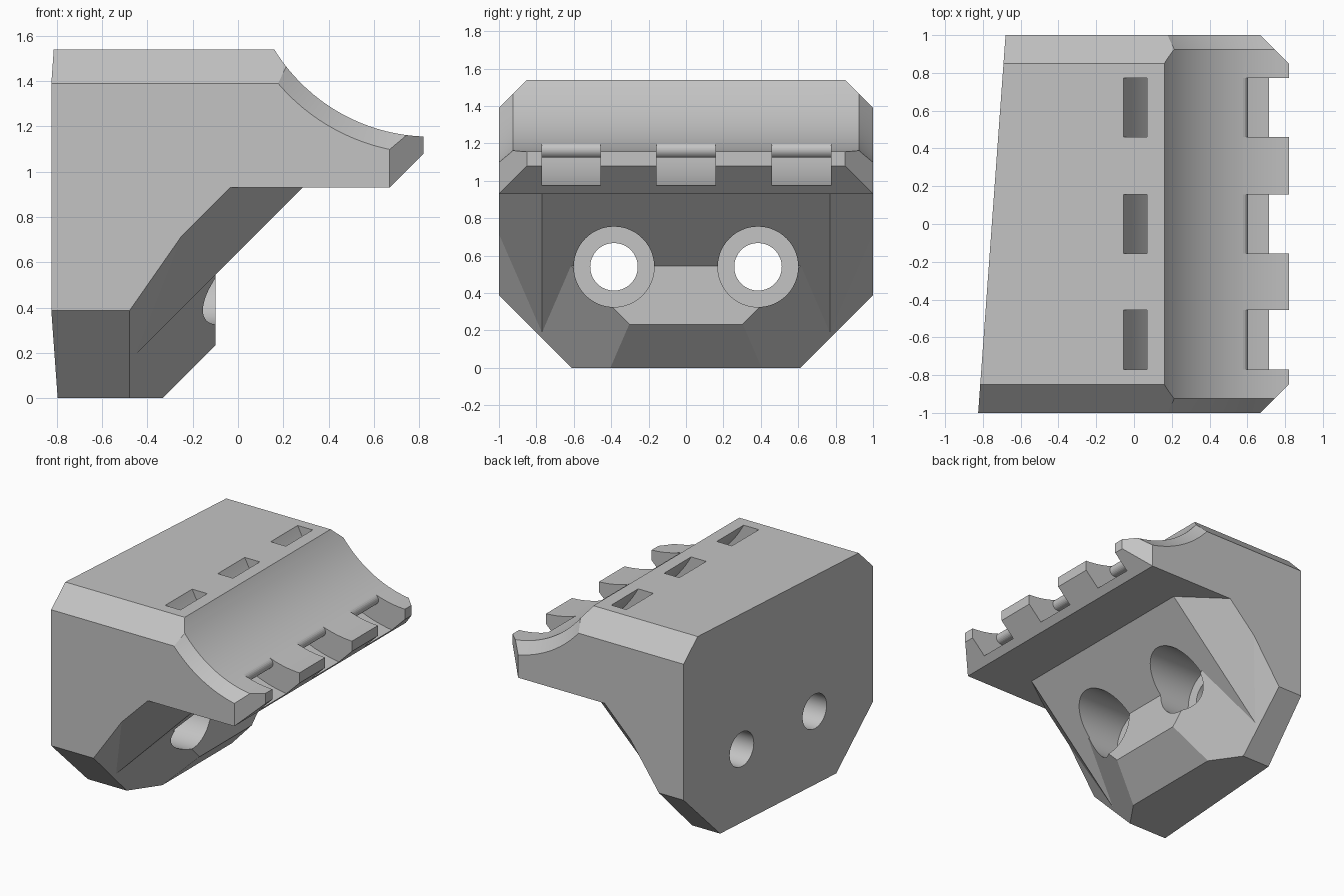
import bpy, bmesh, math
from mathutils import Vector, Matrix

default_cube = bpy.data.objects.get("Cube")
if default_cube:
    bpy.data.objects.remove(default_cube, do_unlink=True)

grey = bpy.data.materials.new("plain grey")
grey.use_nodes = True
COLOUR = (0.55, 0.55, 0.55, 1)
grey.diffuse_color = COLOUR
grey.node_tree.nodes["Principled BSDF"].inputs["Base Color"].default_value = COLOUR

BORE = (0.85, 1.965)      # axis of the curved saddle in x, z
BORE_R = 0.81


def make_object(name, bm):
    bmesh.ops.recalc_face_normals(bm, faces=bm.faces)
    mesh = bpy.data.meshes.new(name)
    bm.to_mesh(mesh)
    bm.free()
    mesh.materials.append(grey)
    ob = bpy.data.objects.new(name, mesh)
    bpy.context.collection.objects.link(ob)
    return ob


def cut_block(name, low, high, planes):
    """Box trimmed to normal . p <= distance for every plane."""
    bm = bmesh.new()
    bmesh.ops.create_cube(bm, size=1)
    low, high = Vector(low), Vector(high)
    for v in bm.verts:
        v.co = (low + high) / 2 + v.co * (high - low)
    for normal, distance in planes:
        n = Vector(normal)
        geom = bm.verts[:] + bm.edges[:] + bm.faces[:]
        cut = bmesh.ops.bisect_plane(bm, geom=geom, dist=1e-5, plane_no=n,
                                     plane_co=n * distance / n.length_squared,
                                     clear_outer=True)
        edges = [e for e in cut["geom_cut"] if isinstance(e, bmesh.types.BMEdge)]
        bmesh.ops.edgeloop_fill(bm, edges=edges)
    return make_object(name, bm)


def both_sides(x, y, z, distance):
    return [((x, s * y, z), distance) for s in (-1, 1)]


def lathe(name, profile, matrix, steps=64):
    """Closed turned solid; profile is (radius, height) pairs."""
    bm = bmesh.new()
    rings = [[bm.verts.new(matrix @ Vector((r * math.cos(a), r * math.sin(a), h)))
              for a in (math.tau * i / steps for i in range(steps))]
             for r, h in profile]
    for a, b in zip(rings, rings[1:]):
        for i in range(steps):
            j = (i + 1) % steps
            bm.faces.new((a[i], a[j], b[j], b[i]))
    bm.faces.new(rings[0])
    bm.faces.new(rings[-1])
    return make_object(name, bm)


def prism(name, outline, y0, y1):
    bm = bmesh.new()
    ends = [[bm.verts.new((x, y, z)) for x, z in outline] for y in (y0, y1)]
    n = len(outline)
    for i in range(n):
        j = (i + 1) % n
        bm.faces.new((ends[0][i], ends[0][j], ends[1][j], ends[1][i]))
    for end in ends:
        bm.faces.new(end)
    return make_object(name, bm)


def combine(target, other, operation):
    mod = target.modifiers.new(operation, 'BOOLEAN')
    mod.operation, mod.solver, mod.object = operation, 'EXACT', other
    graph = bpy.context.evaluated_depsgraph_get()
    mesh = bpy.data.meshes.new_from_object(target.evaluated_get(graph))
    target.modifiers.clear()
    target.data = mesh
    bpy.data.objects.remove(other, do_unlink=True)


# Upper block with the lip, then the sloping support and the nose below it
body = cut_block("mount_body", (-1.2, -1.2, 0.93), (0.82, 1.2, 1.8),
                 [((1, 0, -1), -0.26)] + both_sides(1, 1, 0, 1.67))
support = cut_block("support", (-1.3, -1.3, -0.2), (0.5, 1.3, 1.0),
                    [((1, 0, -1), -0.645)] + both_sides(1, 1.39, -1, 0.425))
nose = cut_block("nose", (-1.25, -1.25, -0.3), (-0.10, 1.25, 0.96),
                 [((1, 0, -1), -0.333)] + both_sides(1.433, 1, -1, -0.073))
combine(body, support, 'UNION')
combine(body, nose, 'UNION')

# Outer envelope: slanted wall and chamfered long edges
envelope = cut_block("envelope", (-0.9, -1, 0), (1, 1, 1.54),
                     [((-1, 0.0725, 0), 0.7525)]
                     + both_sides(0, 1, 1, 2.39) + both_sides(0, 1, -1, 0.613))
combine(body, envelope, 'INTERSECT')

# Curved saddle with flared ends
saddle_matrix = (Matrix.Translation((BORE[0], 0, BORE[1]))
                 @ Matrix.Rotation(math.pi / 2, 4, 'X'))
saddle = lathe("saddle", [(BORE_R + 0.175, -1.1), (BORE_R, -0.925),
                          (BORE_R, 0.925), (BORE_R + 0.175, 1.1)],
               saddle_matrix, 128)
combine(body, saddle, 'DIFFERENCE')


# Curved strap slots, open at the lip, leaving a round-nosed bridge
def ring_point(r, a):
    return BORE[0] - r * math.sin(a), BORE[1] - r * math.cos(a)


TIP, INNER, OUTER, STEPS = 0.342, 0.89, 1.0, 24
END = 1.35
outline = [ring_point(OUTER, END * i / STEPS) for i in range(STEPS + 1)]
outline += [ring_point(INNER, END + (TIP - END) * i / STEPS) for i in range(STEPS + 1)]
tip_x, tip_z = ring_point(0.85, TIP)
for i in range(1, 13):
    a = -math.pi / 2 - TIP + math.pi * i / 12
    outline.append((tip_x + 0.04 * math.cos(a), tip_z + 0.04 * math.sin(a)))
outline += [(0.6, 1.3), (0.95, 1.3), (0.95, 0.965)]
for y in (-0.613, 0, 0.617):
    combine(body, prism("strap_slot", outline, y - 0.157, y + 0.157), 'DIFFERENCE')

# Two bolt holes with counterbores
for y in (-0.385, 0.385):
    matrix = Matrix.Translation((0, y, 0.54)) @ Matrix.Rotation(math.pi / 2, 4, 'Y')
    bolt = lathe("bolt_hole", [(0.127, -1), (0.127, -0.35), (0.215, -0.35),
                               (0.215, 0.5)], matrix)
    combine(body, bolt, 'DIFFERENCE')

# Smooth curves, sharp edges
bpy.ops.object.select_all(action='DESELECT')
body.select_set(True)
bpy.context.view_layer.objects.active = body
bpy.ops.object.shade_smooth_by_angle(angle=math.radians(14))
